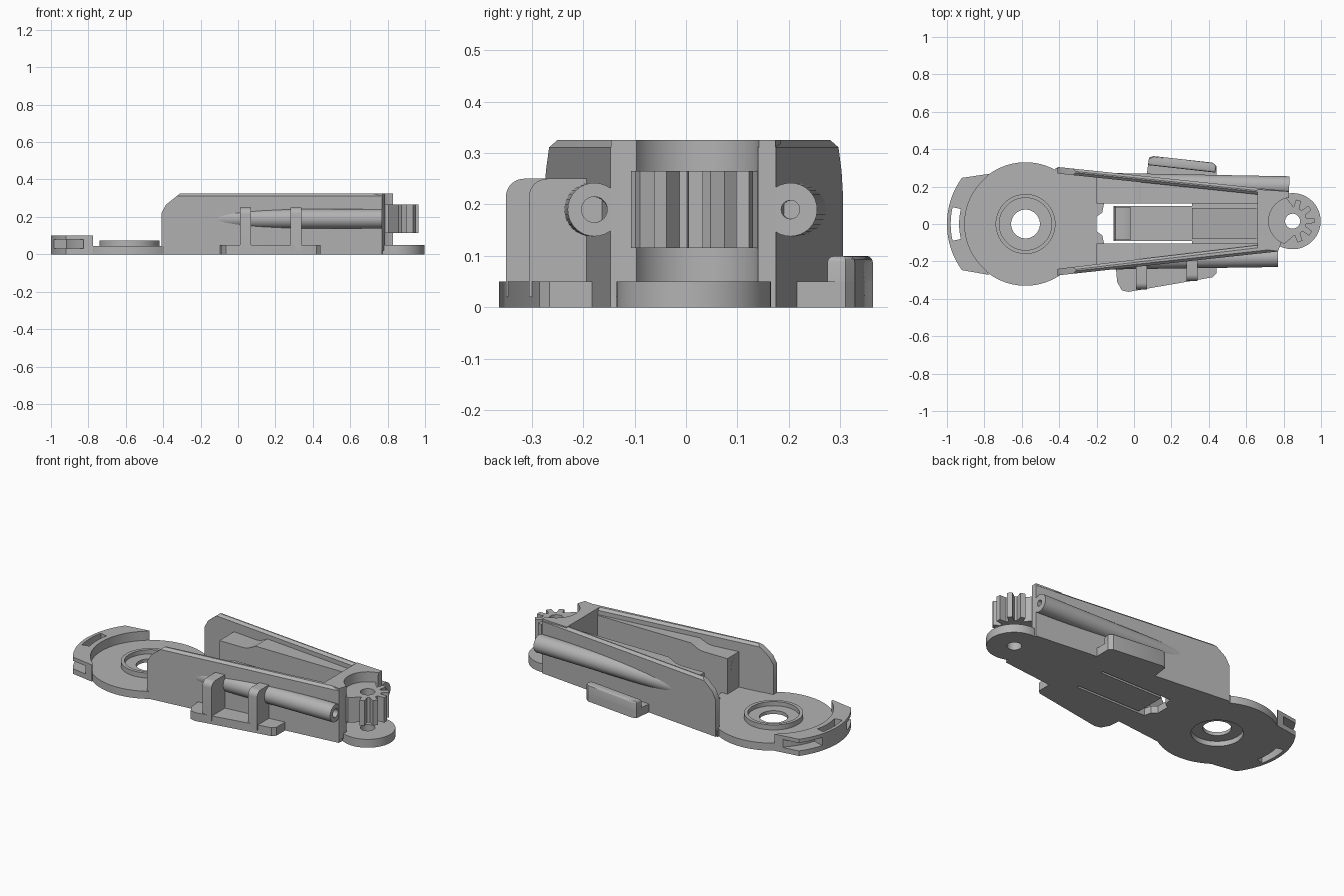
import bpy, bmesh, math
from mathutils import Vector

old = bpy.data.objects.get("Cube")
if old:
    bpy.data.objects.remove(old, do_unlink=True)

grey = bpy.data.materials.new("plain_grey")
grey.use_nodes = True
colour = (0.45, 0.45, 0.45, 1)
grey.diffuse_color = colour
grey.node_tree.nodes["Principled BSDF"].inputs["Base Color"].default_value = colour


def prism(name, outline, low, high, axis="z", bevel=0):
    """Extrude a flat outline along an axis, optionally rounding its high rim."""
    place = {"z": lambda a, b, c: (a, b, c),
             "y": lambda a, b, c: (a, c, b),
             "x": lambda a, b, c: (c, a, b)}[axis]
    bm = bmesh.new()
    face = bm.faces.new([bm.verts.new(place(a, b, low)) for a, b in outline])
    out = bmesh.ops.extrude_face_region(bm, geom=[face])
    top = [v for v in out["geom"] if isinstance(v, bmesh.types.BMVert)]
    bmesh.ops.translate(bm, verts=top, vec=place(0, 0, high - low))
    if bevel:
        rim = [e for e in bm.edges if all(v in top for v in e.verts)]
        bmesh.ops.bevel(bm, geom=rim, offset=bevel, segments=1 if bevel > 0.013 else 3,
                        affect="EDGES", profile=0.5)
    bmesh.ops.recalc_face_normals(bm, faces=bm.faces[:])
    mesh = bpy.data.meshes.new(name)
    bm.to_mesh(mesh)
    bm.free()
    mesh.materials.append(grey)
    obj = bpy.data.objects.new(name, mesh)
    bpy.context.collection.objects.link(obj)
    return obj


def arc(cx, cy, r, start=0, end=360, n=64):
    steps = n if end - start == 360 else n + 1
    angles = [math.radians(start + (end - start) * i / n) for i in range(steps)]
    return [(cx + r * math.cos(a), cy + r * math.sin(a)) for a in angles]


def sector(cx, r0, r1, start, end):
    return arc(cx, 0, r1, start, end, 16) + arc(cx, 0, r0, start, end, 16)[::-1]


def rod(name, a, b, r):
    """Round bar between two points."""
    a, b = Vector(a), Vector(b)
    obj = prism(name, arc(0, 0, r, n=32), 0, (b - a).length)
    obj.location = a
    obj.rotation_euler = (b - a).to_track_quat("Z", "Y").to_euler()
    return obj


def cut(obj, *cutters):
    for c in cutters:
        c.hide_render = True
        m = obj.modifiers.new("cut", "BOOLEAN")
        m.operation, m.solver, m.object = "DIFFERENCE", "EXACT", c
        bpy.context.view_layer.update()
        bpy.context.view_layer.objects.active = obj
        bpy.ops.object.modifier_apply(modifier=m.name)
    for c in cutters:
        bpy.data.objects.remove(c, do_unlink=True)


def box(x0, x1, y0, y1):
    return [(x0, y0), (x1, y0), (x1, y1), (x0, y1)]


HUB, FLOOR, TOP = -0.58, 0.05, 0.325
GX, GY = 0.848, 0.015

# Pivot disc with a raised ring, recessed underneath
disc = prism("pivot_disc", arc(HUB, 0, 0.33, n=96), 0, 0.045)
cut(disc, prism("disc_bore", arc(HUB, 0, 0.14), -0.1, 0.2))
ring = prism("pivot_ring", arc(HUB, 0, 0.16), 0.01, 0.075)
cut(ring, prism("ring_recess", arc(HUB, 0, 0.14), 0.05, 0.2),
    prism("ring_under_recess", arc(HUB, 0, 0.145), -0.1, 0.03),
    prism("ring_hole", arc(HUB, 0, 0.077), -0.1, 0.2))

# Curved end clip with side windows and a middle slot
clip = prism("end_clip", arc(HUB, 0, 0.42, 144, 216, 32)
             + [(-0.775, -0.272)] + arc(HUB, 0, 0.325, 130, 230, 32)[::-1]
             + [(-0.775, 0.268)], 0, 0.1)
cut(clip, prism("clip_slot", sector(HUB, 0.355, 0.4, 167, 193), -0.1, 0.2),
    prism("window_a", sector(HUB, 0.35, 0.5, 133, 164), 0.03, 0.078),
    prism("window_b", sector(HUB, 0.35, 0.5, 196, 227), 0.03, 0.078))

# Body floor with slits round a flexible tongue
floor = prism("body_floor", [(-0.42, -0.27), (0.77, -0.145), (0.8, 0.17), (-0.42, 0.3)], 0, 0.043)
cut(floor, prism("floor_pivot_bore", arc(HUB, 0, 0.165), -0.1, 0.2),
    prism("slit_front", box(-0.12, 0.31, -0.105, -0.09), -0.1, 0.2),
    prism("slit_back", box(-0.12, 0.31, 0.095, 0.11), -0.1, 0.2),
    prism("slit_end", [(-0.2, -0.04), (-0.17, -0.06), (-0.16, -0.105), (-0.11, -0.105),
                       (-0.11, 0.11), (-0.16, 0.11), (-0.17, 0.06), (-0.2, 0.04)], -0.1, 0.2))
prism("tongue_hook", [(-0.11, 0.03), (-0.02, 0.03), (-0.02, 0.06), (-0.05, 0.07),
                      (-0.1, 0.065)], -0.085, 0.09, "y")
prism("tongue_ramp", [(0.31, 0.03), (0.66, 0.03), (0.66, 0.05), (0.31, 0.12)], -0.08, 0.085, "y")

# Converging side walls, sloped at the pivot end
slope = [(-0.7, 0.6), (-0.7, 0.22), (-0.41, 0.22), (-0.385, 0.265), (-0.31, 0.325), (-0.29, 0.6)]
walls = {
    "front_wall": [(-0.41, -0.275), (0.77, -0.147), (0.77, -0.1), (-0.41, -0.24)],
    "back_wall": [(-0.41, 0.305), (0.83, 0.175), (0.83, 0.14), (-0.41, 0.27)],
}
for name, plan in walls.items():
    wall = prism(name, plan, 0, TOP, bevel=0.014)
    cut(wall, prism("slope_cutter", slope, -0.6, 0.6, "y"))

# Inner ledges beside the channel, stepping up along their length
for name, plan in {
    "front_ledge": [(-0.2, -0.235), (0.72, -0.125), (0.72, -0.105), (-0.2, -0.105)],
    "back_ledge": [(-0.2, 0.265), (0.72, 0.165), (0.72, 0.11), (-0.2, 0.11)],
}.items():
    ledge = prism(name, plan, 0.02, 0.285)
    cut(ledge, prism("ledge_slope", [(-0.3, 0.255), (-0.04, 0.255), (-0.01, 0.26), (0.03, 0.28),
                                     (0.06, 0.3), (-0.3, 0.4)], -0.5, 0.5, "y"))

# End block with a round pocket for the gear
block = prism("end_block", [(0.66, -0.13), (0.77, -0.146), (0.782, -0.115), (0.83, 0.135),
                            (0.83, 0.174), (0.66, 0.185)], 0.02, TOP)
cut(block, prism("gear_pocket", arc(GX, GY, 0.128), FLOOR, 0.5))

# Foot disc under the gear
foot = prism("gear_foot", arc(GX, GY, 0.15), 0, FLOOR)
cut(foot, prism("foot_hole", arc(GX, GY, 0.04), -0.1, 0.2))

# Half gear, plain on the side joined to the block
teeth = []
for i in range(5):
    mid = -70 + i * 36
    for offset, r in ((-12, 0.075), (-7, 0.117), (7, 0.117), (12, 0.075)):
        a = math.radians(mid + offset)
        teeth.append((GX + r * math.cos(a), GY + r * math.sin(a)))
gear = prism("half_gear", teeth + arc(GX, GY, 0.13, 105, 250, 24), 0.115, 0.265)
cut(gear, prism("gear_hole", arc(GX, GY, 0.04), 0, 0.5))

# Screw bosses swelling gradually out of the walls
for name, a, b, hole in (("front_boss", (-0.2, -0.192), (0.77, -0.178), 0.025),
                         ("back_boss", (-0.2, 0.222), (0.83, 0.203), 0.018)):
    start, end = Vector((*a, 0.19)), Vector((*b, 0.19))
    way = (end - start).normalized()
    boss = rod(name, start, end, 0.052)
    cut(boss, rod("screw_hole", end - way * 0.15, end + way * 0.1, hole))

# Front mounting plate with two ribs
prism("front_plate", [(-0.1, -0.2), (-0.09, -0.31), (-0.065, -0.355), (-0.03, -0.363),
                      (0.42, -0.285), (0.44, -0.265), (0.44, -0.16)], 0, FLOOR)
for name, x, y in (("left_rib", 0.28, -0.305), ("right_rib", 0.01, -0.35)):
    corner = arc(y + 0.035, 0.215, 0.035, 90, 180, 8)
    prism(name, [(-0.17, 0.02), (-0.17, 0.25)] + corner + [(y, 0.02)], x, x + 0.06, "x")

# Back mounting plate with a raised lip
edge = [(0.08, 0.355), (0.105, 0.363), (0.42, 0.328), (0.44, 0.31)]
prism("back_plate", [(0.06, 0.2)] + edge + [(0.44, 0.18)], 0, FLOOR)
prism("back_lip", [(0.075, 0.315)] + edge + [(0.435, 0.275)], 0.03, 0.1, bevel=0.012)

# Smooth curved sides, keep hard edges
for obj in bpy.context.scene.objects:
    obj.select_set(obj.type == "MESH")
bpy.context.view_layer.objects.active = disc
bpy.ops.object.shade_smooth_by_angle(angle=math.radians(30))
